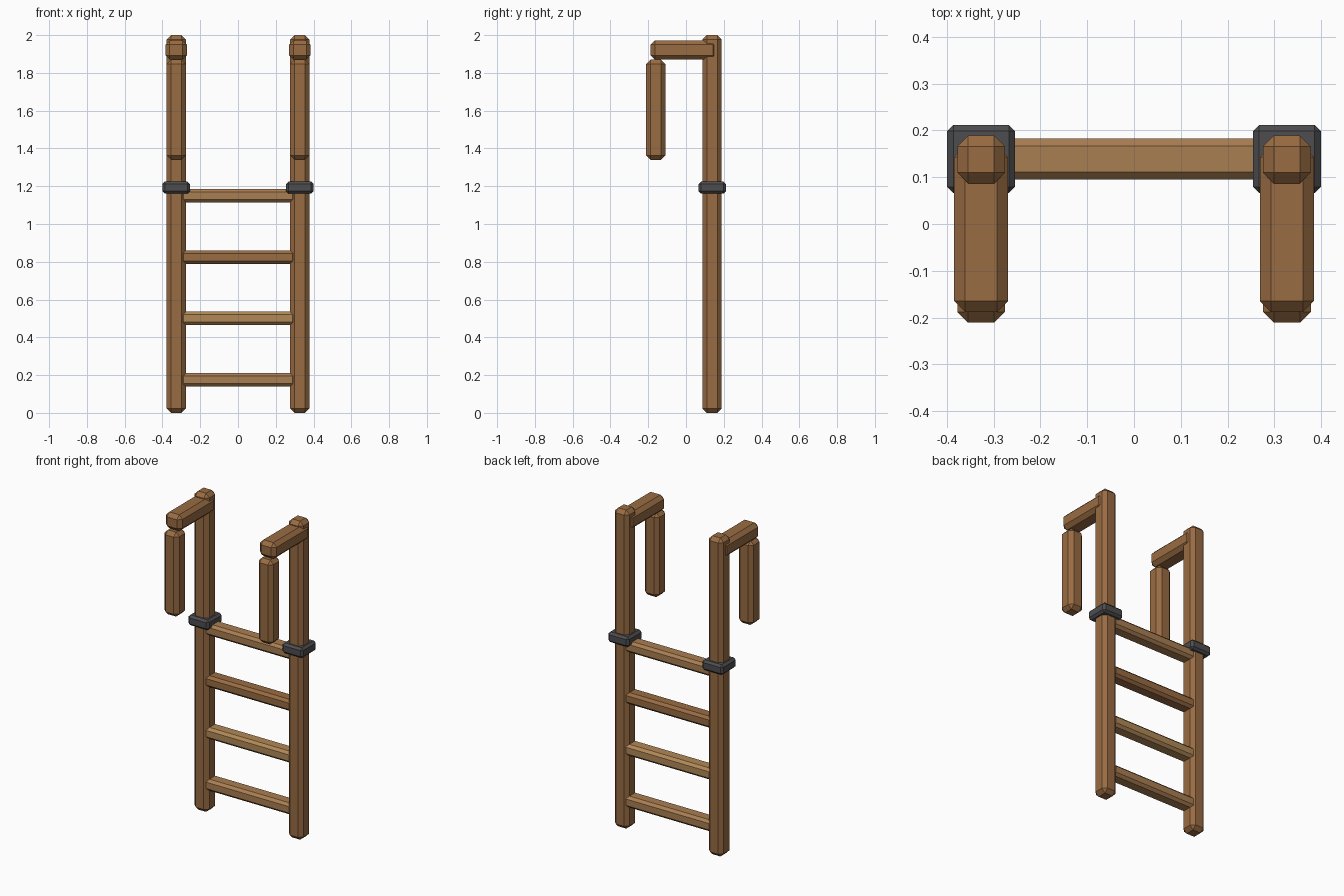
import bpy, bmesh

if "Cube" in bpy.data.objects:
    bpy.data.objects.remove(bpy.data.objects["Cube"])


def material(name, rgb):
    m = bpy.data.materials.new(name)
    m.diffuse_color = (*rgb, 1.0)
    m.use_nodes = True
    m.node_tree.nodes["Principled BSDF"].inputs["Base Color"].default_value = m.diffuse_color
    return m


WOOD = material("wood", (0.32, 0.15, 0.055))
LIGHT_WOOD = material("light_wood", (0.40, 0.21, 0.085))
PALE_WOOD = material("pale_wood", (0.44, 0.25, 0.095))
IRON = material("dark_iron", (0.075, 0.075, 0.08))


def chamfered_box(name, centre, size, chamfer, mat):
    """Box with a single flat chamfer on every edge."""
    bm = bmesh.new()
    bmesh.ops.create_cube(bm, size=1.0)
    bmesh.ops.scale(bm, vec=size, verts=bm.verts)
    bmesh.ops.bevel(bm, geom=bm.edges[:], offset=chamfer, offset_type='OFFSET',
                    segments=1, profile=0.5, affect='EDGES')
    bmesh.ops.recalc_face_normals(bm, faces=bm.faces)
    mesh = bpy.data.meshes.new(name)
    bm.to_mesh(mesh)
    bm.free()
    mesh.materials.append(mat)
    obj = bpy.data.objects.new(name, mesh)
    obj.location = centre
    bpy.context.collection.objects.link(obj)
    return obj


POST_X, POST_Y = 0.327, 0.138

for side, s in (("left", -1), ("right", 1)):
    x = s * POST_X
    # upright post
    chamfered_box(f"post_{side}", (x, POST_Y, 1.0), (0.102, 0.102, 2.0), 0.023, WOOD)
    # arm reaching forward from the top of the post
    chamfered_box(f"top_arm_{side}", (x, -0.011, 1.921), (0.115, 0.354, 0.102), 0.023, WOOD)
    # hanging hook end
    chamfered_box(f"hook_drop_{side}", (x, -0.160, 1.605), (0.102, 0.102, 0.53), 0.023, WOOD)
    # iron collar
    chamfered_box(f"collar_{side}", (x, POST_Y + 0.001, 1.193), (0.145, 0.145, 0.064), 0.013, IRON)

# rungs, bottom to top
for i, mat in enumerate((LIGHT_WOOD, PALE_WOOD, WOOD, LIGHT_WOOD)):
    chamfered_box(f"rung_{i + 1}", (0, POST_Y + 0.001, 0.175 + 0.325 * i),
                  (0.61, 0.088, 0.072), 0.016, mat)
